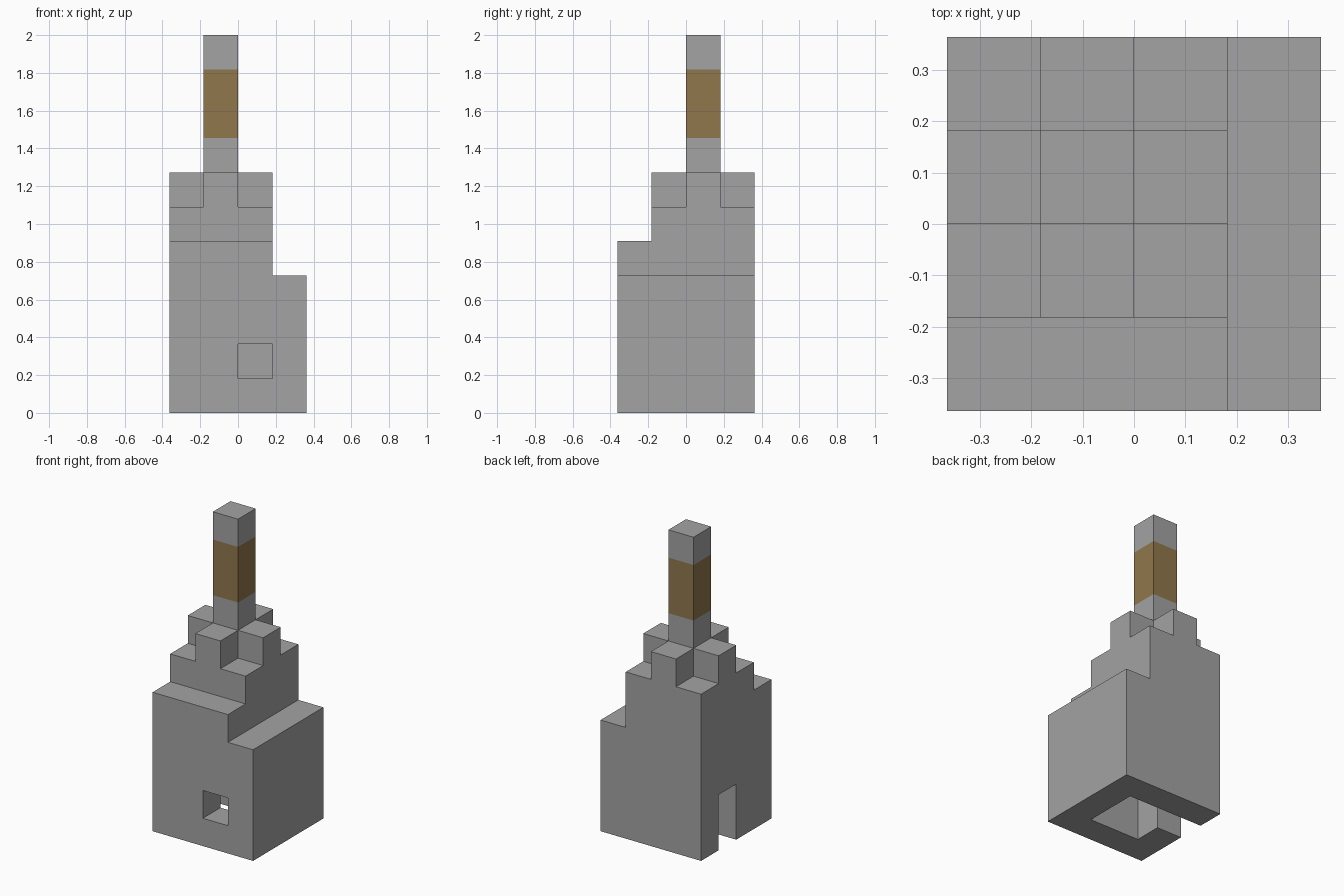
import bpy, bmesh, math
from itertools import product
from mathutils import Vector

cube = bpy.data.objects.get("Cube")
if cube:
    bpy.data.objects.remove(cube, do_unlink=True)

U = 2 / 11  # block size


def material(name, rgb):
    m = bpy.data.materials.new(name)
    m.use_nodes = True
    m.diffuse_color = (*rgb, 1)
    m.node_tree.nodes["Principled BSDF"].inputs["Base Color"].default_value = (*rgb, 1)
    return m


stone = material("grey stone", (0.367, 0.367, 0.367))
clay = material("brown clay", (0.283, 0.184, 0.074))


def block(x0, x1, y0, y1, z0, z1):
    """Set of unit cells filling a box."""
    return set(product(range(x0, x1), range(y0, y1), range(z0, z1)))


def build(name, cells, solid, mats, pick=lambda cell: 0):
    """Skin the cells of one part, leaving out faces buried in the whole solid."""
    bm = bmesh.new()
    for c in sorted(cells):
        for axis, sign in product(range(3), (-1, 1)):
            step = [0, 0, 0]
            step[axis] = sign
            if tuple(a + b for a, b in zip(c, step)) in solid:
                continue
            n = Vector(step)
            u = Vector((n.y, n.z, n.x))
            v = n.cross(u)
            mid = Vector(c) + Vector((0.5, 0.5, 0.5)) + n / 2
            corners = [mid + (a * u + b * v) / 2
                       for a, b in ((-1, -1), (1, -1), (1, 1), (-1, 1))]
            f = bm.faces.new([bm.verts.new((p - Vector((2, 2, 0))) * U) for p in corners])
            f.material_index = pick(c)
    bmesh.ops.remove_doubles(bm, verts=bm.verts, dist=0.001)
    # Merge coplanar squares into large flat faces
    bmesh.ops.dissolve_limit(bm, angle_limit=math.radians(1), verts=bm.verts,
                             edges=bm.edges, delimit={'MATERIAL'})
    mesh = bpy.data.meshes.new(name)
    bm.to_mesh(mesh)
    bm.free()
    for m in mats:
        mesh.materials.append(m)
    bpy.context.collection.objects.link(bpy.data.objects.new(name, mesh))


# Tower body with lower ledges at the front and on one side
body = block(0, 3, 1, 4, 0, 6) | block(0, 3, 0, 1, 0, 5) | block(3, 4, 0, 4, 0, 4)
# Cross-shaped cap
body |= block(0, 3, 2, 3, 6, 7) | block(1, 2, 1, 4, 6, 7)
# Room, doorway and window
body -= block(1, 3, 1, 3, 0, 2) | block(0, 1, 2, 3, 0, 2) | block(2, 3, 0, 1, 1, 2)

# Chimney with a clay band
chimney = block(1, 2, 2, 3, 7, 11)

solid = body | chimney
build("tower_body", body, solid, [stone])
build("chimney", chimney, solid, [stone, clay], lambda c: int(c[2] in (8, 9)))
